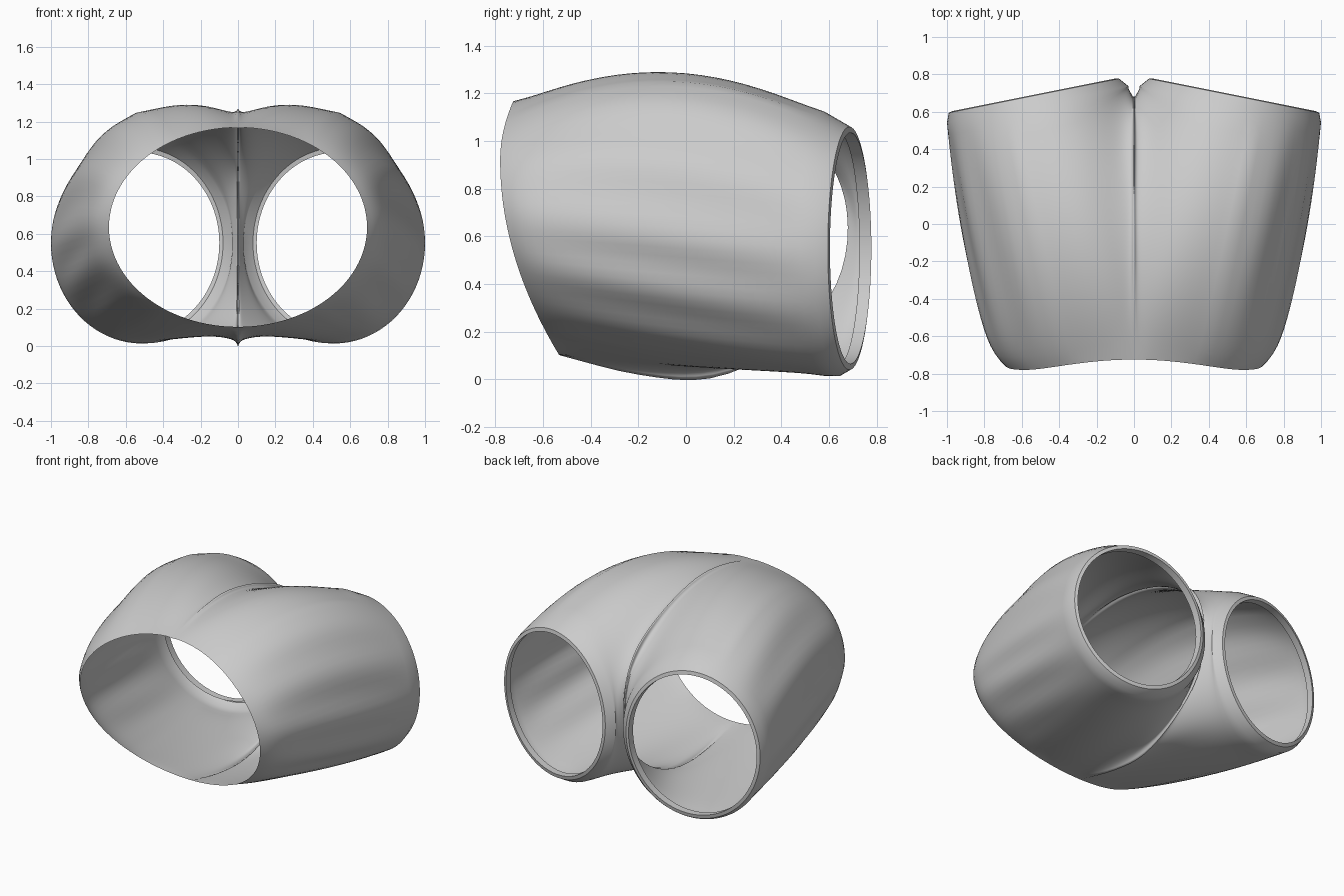
import bpy, bmesh
from math import sin, cos, pi, radians, exp
from mathutils import Vector

if "Cube" in bpy.data.objects:
    bpy.data.objects.remove(bpy.data.objects["Cube"])

ROWS = 24


def catmull(p0, p1, p2, p3, t):
    return 0.5 * (2 * p1 + (p2 - p0) * t + (2 * p0 - 5 * p1 + 4 * p2 - p3) * t * t
                  + (3 * p1 - p0 - 3 * p2 + p3) * t ** 3)


def spline(keys, steps):
    k = [Vector(p) for p in keys]
    k = [2 * k[0] - k[1]] + k + [2 * k[-1] - k[-2]]
    return [catmull(*k[i:i + 4], s / steps)
            for i in range(len(k) - 3) for s in range(steps)]


# Centre seam keys: (leg angle, y, z) from front waist, through crotch, to back waist
seam = [(110, -.725, 1.165), (120, -.4, 1.25), (130, -.1, 1.265), (142, .25, 1.18),
        (155, .53, 1.04), (168, .665, .84), (180, .69, .58), (195, .62, .33),
        (210, .4, .13), (225, .1, .004), (238, -.2, .02), (250, -.53, .1)]

# Starting loop of one half: seam, then half of the waist opening
start = [(a, Vector((0, y, z))) for a, y, z in spline(seam, 4)]
N = 52
for i in range(N):
    f = i / N
    phi = pi * (1 - f)
    z = .635 + .533 * cos(phi)
    y = -.78 + (.37 if z < .92 else .9) * (z - .92) ** 2
    start.append((250 + 220 * f, Vector((.69 * sin(phi), y, z))))


def leg_ring(a, cx, rx, rz, y):
    dx = rx * cos(a)
    return Vector((cx + dx, y - .2 * (cx + dx - .54), .55 + rz * sin(a)))


bm = bmesh.new()
cols = []
for deg, s in start:
    a = radians(deg)
    outer = max(cos(a), 0)
    e = leg_ring(a, .515, .485, .537, .635)
    length = e.y - s.y
    up = .1 if sin(a) > 0 else .015
    bulge = Vector((.014 * outer, 0, up * sin(a))) * length ** 2
    pts = []
    for r in range(ROWS + 1):
        t = (r / ROWS) ** 1.2
        w = 4 * t * (1 - t)
        p = s.lerp(e, t) + bulge * w
        # quick flare just past the waist edge, on the sides
        p.x += .065 * outer * (1 - exp(-t / .06)) * (1 - t)
        # soft lengthwise fabric folds on the outer side
        p += Vector((cos(a), 0, sin(a))) * (.009 * w * outer * sin(13 * a + 2.5 * t))
        pts.append(p)
    # leg hem band, then rolled inward
    pts += [leg_ring(a, .535, .455, .51, .685), leg_ring(a, .535, .435, .485, .69),
            leg_ring(a, .535, .435, .485, .64)]
    cols.append([bm.verts.new(p) for p in pts])

for i, c in enumerate(cols):
    d = cols[(i + 1) % len(cols)]
    for r in range(len(c) - 1):
        bm.faces.new((c[r], c[r + 1], d[r + 1], d[r]))

# Relax the cloth beside the centre seam
near = [v for (deg, _), c in zip(start, cols) if deg > 432 or deg < 290
        for v in c[1:ROWS - 1]]
for _ in range(30):
    bmesh.ops.smooth_vert(bm, verts=near, factor=.5, use_axis_x=True,
                          use_axis_y=True, use_axis_z=True)
bmesh.ops.recalc_face_normals(bm, faces=bm.faces)

me = bpy.data.meshes.new("shorts")
bm.to_mesh(me)
bm.free()
ob = bpy.data.objects.new("shorts", me)
bpy.context.collection.objects.link(ob)

# Second leg
m = ob.modifiers.new("mirror", 'MIRROR')
m.use_clip = True
m.merge_threshold = .002

bpy.context.view_layer.objects.active = ob
ob.select_set(True)
bpy.ops.object.shade_smooth_by_angle(angle=radians(35))
